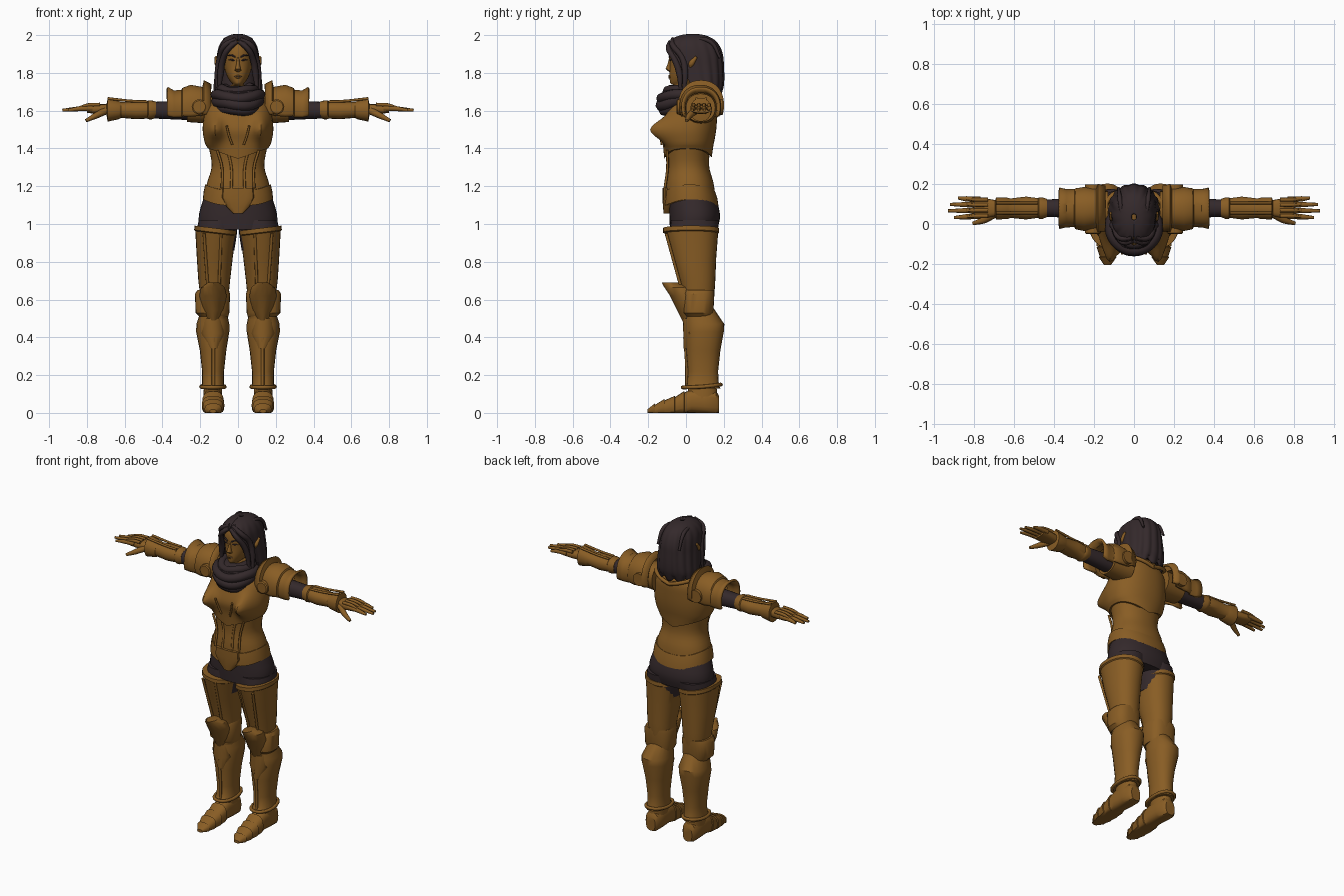
import bpy, bmesh, math
from mathutils import Vector


def material(name, rgb):
    m = bpy.data.materials.new(name)
    m.diffuse_color = (*rgb, 1)
    return m


BRONZE = material("bronze", (0.25, 0.11, 0.018))
DARK = material("dark_brown", (0.034, 0.022, 0.024))


def finish(ob, mat, mirror=False, thick=0, angle=35):
    ob.data.materials.append(mat)
    bpy.ops.object.select_all(action='DESELECT')
    ob.select_set(True)
    bpy.context.view_layer.objects.active = ob
    bpy.ops.object.shade_smooth_by_angle(angle=math.radians(angle))
    if thick:
        s = ob.modifiers.new("thickness", 'SOLIDIFY')
        s.thickness, s.offset = thick, 0
    if mirror:
        ob.modifiers.new("mirror", 'MIRROR')
    return ob


def spline(rows, sub):
    """Smooth interpolation between section rows."""
    if sub < 2:
        return rows
    out = []
    for i in range(len(rows) - 1):
        p = [rows[min(max(i + k, 0), len(rows) - 1)] for k in (-1, 0, 1, 2)]
        for s in range(sub):
            t = s / sub
            out.append([b + .5 * t * (c - a + t * (2*a - 5*b + 4*c - d + t * (3*(b - c) + d - a)))
                        for a, b, c, d in zip(*p)])
    return out + [rows[-1]]


def loft(name, rows, mat, axis='z', n=28, power=2.2, sub=1, mod=None, mirror=False, thick=0):
    """Rows: position, a min, a max, b min, b max [, half gap angle at b min]."""
    bm = bmesh.new()
    rings = []
    is_open = len(rows[0]) == 6
    sp = lambda v: math.copysign(abs(v) ** (2 / power), v)
    for row in spline(rows, sub):
        t, a0, a1, b0, b1 = row[:5]
        gap = math.radians(row[5]) if is_open else 0
        ring = []
        for i in range(n + is_open):
            th = gap + (2 * math.pi - 2 * gap) * i / n
            a = (a0 + a1) / 2 + (a1 - a0) / 2 * sp(math.sin(th))
            b = (b0 + b1) / 2 - (b1 - b0) / 2 * sp(math.cos(th))
            v = Vector({'z': (a, b, t), 'x': (t, a, b), 'y': (a, t, b)}[axis])
            ring.append(bm.verts.new(mod(v, th) if mod else v))
        rings.append(ring)
    for r, q in zip(rings, rings[1:]):
        for i in range(n):
            j = (i + 1) % len(r)
            bm.faces.new((r[i], r[j], q[j], q[i]))
    if not is_open:
        bm.faces.new(rings[0])
        bm.faces.new(rings[-1])
    bmesh.ops.recalc_face_normals(bm, faces=bm.faces)
    me = bpy.data.meshes.new(name)
    bm.to_mesh(me)
    bm.free()
    ob = bpy.data.objects.new(name, me)
    bpy.context.collection.objects.link(ob)
    return finish(ob, mat, mirror, thick)


def tube(name, pts, r, mat, mirror=False, radii=None, closed=False, smooth=True):
    cu = bpy.data.curves.new(name, 'CURVE')
    cu.dimensions, cu.bevel_depth, cu.bevel_resolution = '3D', r, 2
    cu.use_fill_caps, cu.resolution_u = True, 4
    s = cu.splines.new('BEZIER' if smooth else 'POLY')
    ps = s.bezier_points if smooth else s.points
    ps.add(len(pts) - 1)
    for i, (p, c) in enumerate(zip(ps, pts)):
        p.co = c if smooth else (*c, 1)
        p.radius = radii[i] if radii else 1
        if smooth:
            p.handle_left_type = p.handle_right_type = 'AUTO'
    s.use_cyclic_u = closed
    ob = bpy.data.objects.new(name, cu)
    bpy.context.collection.objects.link(ob)
    bpy.ops.object.select_all(action='DESELECT')
    ob.select_set(True)
    bpy.context.view_layer.objects.active = ob
    bpy.ops.object.convert(target='MESH')
    return finish(bpy.context.object, mat, mirror, angle=50)


def sym(rows):
    """Rows given as z, half width, y min, y max."""
    return [(z, -w, w, *y) for z, w, *y in rows]


# Torso armour
def bust(v, th):
    if v.y < 0:
        v.y -= .085 * math.exp(-((abs(v.x) - .125) / .042) ** 2 - ((v.z - 1.5) / .065) ** 2)
    if v.z < 1.42:
        v.z += .35 * (abs(v.x) - .1) * (1.42 - v.z) / .04
    return v


loft("breastplate", sym([(1.38, .16, -.115, .135), (1.44, .178, -.125, .15), (1.5, .187, -.135, .16),
     (1.57, .18, -.115, .165), (1.63, .165, -.09, .165), (1.68, .12, -.06, .15), (1.72, .07, -.03, .12)]),
     BRONZE, n=56, sub=4, mod=bust)
loft("abdomen_plate", sym([(1.15, .178, -.11, .155), (1.22, .163, -.108, .145), (1.31, .139, -.1, .122),
     (1.42, .158, -.11, .13)]), BRONZE, n=40, sub=4)
loft("waist_flare", sym([(1.125, .186, -.118, .172), (1.165, .182, -.118, .166), (1.205, .174, -.113, .153)]),
     BRONZE, n=40, mod=lambda v, th: v + Vector((0, 0, -.03 * math.cos(th) ** 2 + .1 * max(0, abs(v.x) - .13))))
loft("front_tasset", sym([(1.055, .025, -.118, -.08), (1.09, .06, -.122, -.08), (1.14, .085, -.125, -.09),
     (1.19, .08, -.125, -.09)]), BRONZE, n=16, power=3)
for x0, x1 in ((.035, .055), (.085, .11)):
    tube("abdomen_ridge", [(x0, -.112, 1.19), (x0, -.098, 1.3), (x1, -.1, 1.39)], .007, BRONZE, True)
tube("bodice_ridge", [(.03, -.128, 1.42), (.045, -.135, 1.46), (.06, -.148, 1.52)], .006, BRONZE, True)
tube("back_collar", [(.15, .03, 1.675), (.13, .12, 1.68), (.07, .165, 1.66), (0, .175, 1.64)], .012, BRONZE, True)

# Cloth hips
loft("hips", sym([(.97, .2, -.085, .165), (1.05, .207, -.088, .18), (1.17, .17, -.09, .15)]), DARK, sub=4, n=32)
loft("upper_thigh", [(.86, .02, .2, -.07, .14), (.95, .006, .218, -.085, .165), (1.02, .004, .208, -.08, .175)],
     DARK, sub=3, mirror=True)

# Leg armour
loft("thigh_plate", [(.5, .06, .186, -.005, .135), (.62, .05, .2, -.02, .15), (.7, .042, .21, -.035, .155),
     (.82, .028, .218, -.075, .16), (.95, .012, .226, -.112, .17), (.955, .008, .232, -.122, .176),
     (.978, .01, .23, -.122, .175)], BRONZE, mirror=True,
     mod=lambda v, th: v + Vector((0, 0, .12 * (v.x - .12) if v.z > .94 else 0)))
for x0, x1 in ((.1, .09), (.16, .18)):
    tube("thigh_ridge", [(x0, -.025, .66), (x1, -.105, .95)], .008, BRONZE, True, smooth=False)
loft("knee_cap", [(.49, .1, .16, -.02, .07), (.54, .075, .185, -.045, .08), (.62, .06, .205, -.085, .07),
     (.665, .07, .195, -.115, .04), (.69, .1, .16, -.128, -.02)], BRONZE, n=16, power=1.7, mirror=True)
loft("knee_band", [(.51, .052, .205, .0, .14), (.53, .046, .224, -.015, .145), (.63, .042, .228, -.02, .15),
     (.65, .048, .215, -.015, .15)], BRONZE, power=2.6, mirror=True)
loft("greave", [(.13, .07, .196, -.012, .182), (.15, .074, .19, .005, .174), (.22, .074, .19, .01, .17),
     (.33, .062, .202, .0, .182), (.43, .046, .222, -.005, .2), (.47, .046, .22, -.005, .203),
     (.56, .064, .19, .0, .142)], BRONZE, n=20, mirror=True)
loft("shin_plate", [(.34, .105, .15, -.012, .05), (.42, .07, .195, -.014, .06), (.5, .09, .18, -.018, .06)],
     BRONZE, n=14, power=1.8, mirror=True)
tube("shin_ridge", [(.13, .004, .14), (.13, .004, .25), (.13, -.006, .4)], .009, BRONZE, True)
tube("ankle_flange", [(.132, -.018, .135), (.07, .08, .138), (.132, .185, .15), (.196, .08, .138)],
     .01, BRONZE, True, closed=True)
loft("ankle", [(.06, .08, .185, 0, .165), (.11, .085, .182, .01, .165), (.15, .085, .18, .015, .16)],
     BRONZE, mirror=True)

# Plated boots, with a raised edge on each toe plate
boot = [(-.205, .115, .15, 0, .018)]
for y, w, h in ((-.165, .045, .05), (-.115, .055, .073), (-.06, .06, .09), (-.01, .058, .115)):
    boot += [(y, .132 - w, .132 + w, -.012, h), (y + .002, .138 - w, .126 + w, -.012, h - .007)]
boot += [(.03, .08, .185, .0, .125), (.1, .08, .185, -.005, .125), (.16, .088, .178, -.01, .115),
         (.175, .1, .165, 0, .09)]
loft("boot", boot, BRONZE, axis='y', n=20, power=2.6, mirror=True,
     mod=lambda v, th: Vector((v.x, v.y, max(v.z, 0))))

# Arms
loft("sleeve", [(.14, .02, .14, 1.54, 1.67), (.3, .03, .13, 1.552, 1.653), (.48, .038, .12, 1.56, 1.645)],
     DARK, axis='x', n=20, mirror=True)
loft("forearm_guard", [(.435, .034, .126, 1.562, 1.648), (.46, .024, .134, 1.553, 1.655),
     (.475, .024, .134, 1.555, 1.655), (.48, .03, .13, 1.558, 1.648), (.54, .022, .138, 1.555, 1.65),
     (.62, .03, .128, 1.562, 1.646), (.63, .024, .132, 1.555, 1.652), (.69, .022, .134, 1.542, 1.667),
     (.695, .035, .12, 1.57, 1.64)], BRONZE, axis='x', n=18, mirror=True)
for y in (.055, .105):
    tube("forearm_ridge", [(.48, y, 1.648), (.55, y, 1.65), (.69, y, 1.665)], .007, BRONZE, True)
loft("palm", [(.67, .045, .115, 1.58, 1.635), (.74, .03, .128, 1.583, 1.634), (.8, .03, .132, 1.588, 1.628)],
     BRONZE, axis='x', n=16, power=2.8, mirror=True)
for y, tip_y, tip_x in ((.04, .032, .9), (.068, .066, .93), (.096, .098, .92), (.122, .13, .88)):
    tube("finger", [(.77, y, 1.612), (.84, (y + tip_y) / 2, 1.61), (tip_x, tip_y, 1.602)], .013, BRONZE, True,
         radii=[1.15, 1, .6])
    tube("finger_plate", [(.73, y, 1.632), (.79, y, 1.63), (.84, (y + tip_y) / 2, 1.619)], .01, BRONZE, True,
         radii=[1, 1, .5])
tube("thumb", [(.7, .05, 1.6), (.75, .02, 1.575), (.805, .003, 1.547)], .017, BRONZE, True, radii=[1.2, 1, .55])

# Shoulder armour
loft("shoulder_guard", [(.145, -.03, .185, 1.5, 1.735, 75), (.178, -.035, .195, 1.5, 1.755, 70),
     (.185, -.02, .175, 1.51, 1.72, 70), (.25, -.028, .178, 1.51, 1.73, 65), (.29, -.02, .172, 1.52, 1.715, 65),
     (.295, -.01, .168, 1.525, 1.705, 60), (.34, -.01, .168, 1.525, 1.7, 60), (.375, -.018, .176, 1.52, 1.72, 65)],
     BRONZE, axis='x', n=28, mirror=True, thick=.014)
loft("shoulder_lining", [(.13, -.01, .165, 1.53, 1.7), (.27, .0, .155, 1.54, 1.69)], BRONZE, axis='x', mirror=True)
for side, y in (("front", -.035), ("back", .182)):
    loft(side + "_shoulder_disc", [(y - .015, .172, .238, 1.587, 1.653), (y - .01, .165, .245, 1.58, 1.66),
         (y + .015, .165, .245, 1.58, 1.66)], BRONZE, axis='y', n=20, power=2, mirror=True)

# Scarf: overlapping folds around a core
loft("scarf_core", sym([(1.57, .06, -.11, .05), (1.63, .11, -.12, .1), (1.7, .115, -.125, .1), (1.73, .07, -.07, .08)]),
     DARK, sub=3)
for z, w, y0, y1, r, dip in ((1.715, .09, -.1, .09, .024, .01), (1.685, .118, -.13, .1, .028, .015),
                             (1.655, .112, -.132, .11, .03, .025), (1.635, .1, -.118, .11, .028, .035)):
    fold = []
    for i in range(12):
        a = i * math.tau / 12
        fold.append((w * math.sin(a), (y0 + y1) / 2 - (y1 - y0) / 2 * math.cos(a),
                     z - dip * math.cos(a) + .006 * math.sin(3 * a + z * 40)))
    tube("scarf_fold", fold, r, DARK, closed=True)

# Head and face
loft("head", sym([(1.66, .045, -.02, .08), (1.725, .045, -.045, .09), (1.74, .03, -.078, .09), (1.755, .042, -.085, .1),
     (1.79, .061, -.087, .11), (1.84, .075, -.085, .13), (1.9, .079, -.088, .15), (1.95, .068, -.075, .13),
     (1.98, .04, -.03, .1)]), BRONZE, sub=3, n=32)
loft("nose", sym([(1.806, .008, -.09, -.07), (1.812, .018, -.098, -.07), (1.82, .015, -.108, -.07),
     (1.845, .009, -.098, -.07), (1.885, .007, -.088, -.07)]), BRONZE, n=12)
for z in (1.775, 1.784):
    tube("lip", [(-.022, -.081, 1.78), (0, -.088, z), (.022, -.081, 1.78)], .005, BRONZE, radii=[.3, 1, .3])
tube("mouth_line", [(-.02, -.083, 1.78), (0, -.0905, 1.78), (.02, -.083, 1.78)], .0018, DARK)
tube("eye", [(.016, -.084, 1.864), (.032, -.081, 1.869), (.05, -.069, 1.867)], .0045, DARK, True, radii=[.5, 1.1, .5])
tube("eyebrow", [(.014, -.088, 1.884), (.036, -.082, 1.894), (.058, -.065, 1.89)], .0045, DARK, True, radii=[1, 1, .4])
tube("ear", [(.1, .02, 1.825), (.108, .03, 1.85), (.116, .055, 1.885)], .015, BRONZE, True, radii=[.6, 1.1, .5])


# Hair: open shell with grooved strands and front locks
def strands(v, th):
    k = min(1, (2.0 - v.z) / .06)
    c = Vector((0, .05, v.z))
    v = c + (v - c) * (1 + .02 * k * math.cos(16 * th))
    if v.z < 1.7:
        v.z += .012 * math.cos(11 * th)
    return v


loft("hair", [(2.0, -.012, .012, .02, .05, 0), (1.992, -.045, .045, -.03, .1, 0), (1.97, -.075, .075, -.075, .145, 2),
     (1.935, -.094, .094, -.1, .172, 14), (1.89, -.103, .103, -.095, .187, 38), (1.84, -.108, .108, -.08, .191, 52),
     (1.77, -.116, .116, -.06, .193, 66), (1.72, -.12, .12, -.045, .188, 74), (1.675, -.114, .114, -.02, .17, 80)],
     DARK, n=96, sub=4, mod=strands, thick=.014)
loft("hair_filling", sym([(1.7, .09, .05, .165), (1.8, .095, .045, .175), (1.9, .09, .02, .172), (1.97, .05, 0, .12)]),
     DARK, sub=3)
tube("front_lock", [(.005, -.085, 1.965), (.05, -.093, 1.93), (.08, -.06, 1.87), (.092, -.035, 1.8), (.1, -.03, 1.72)],
     .018, DARK, True, radii=[.6, .8, .9, 1, .5])
tube("side_lock", [(.01, -.07, 1.98), (.07, -.07, 1.945), (.096, -.02, 1.88), (.108, -.005, 1.8), (.112, -.01, 1.7)],
     .017, DARK, True, radii=[.6, .9, 1, 1, .5])
for x in (.025, .055):
    tube("crown_strand", [(x * .4, -.06, 1.981), (x, .03, 1.994 - x * .3), (x * 1.3, .13, 1.965), (x * 1.4, .18, 1.88)],
         .012, DARK, True, radii=[.5, .8, 1, .6])
